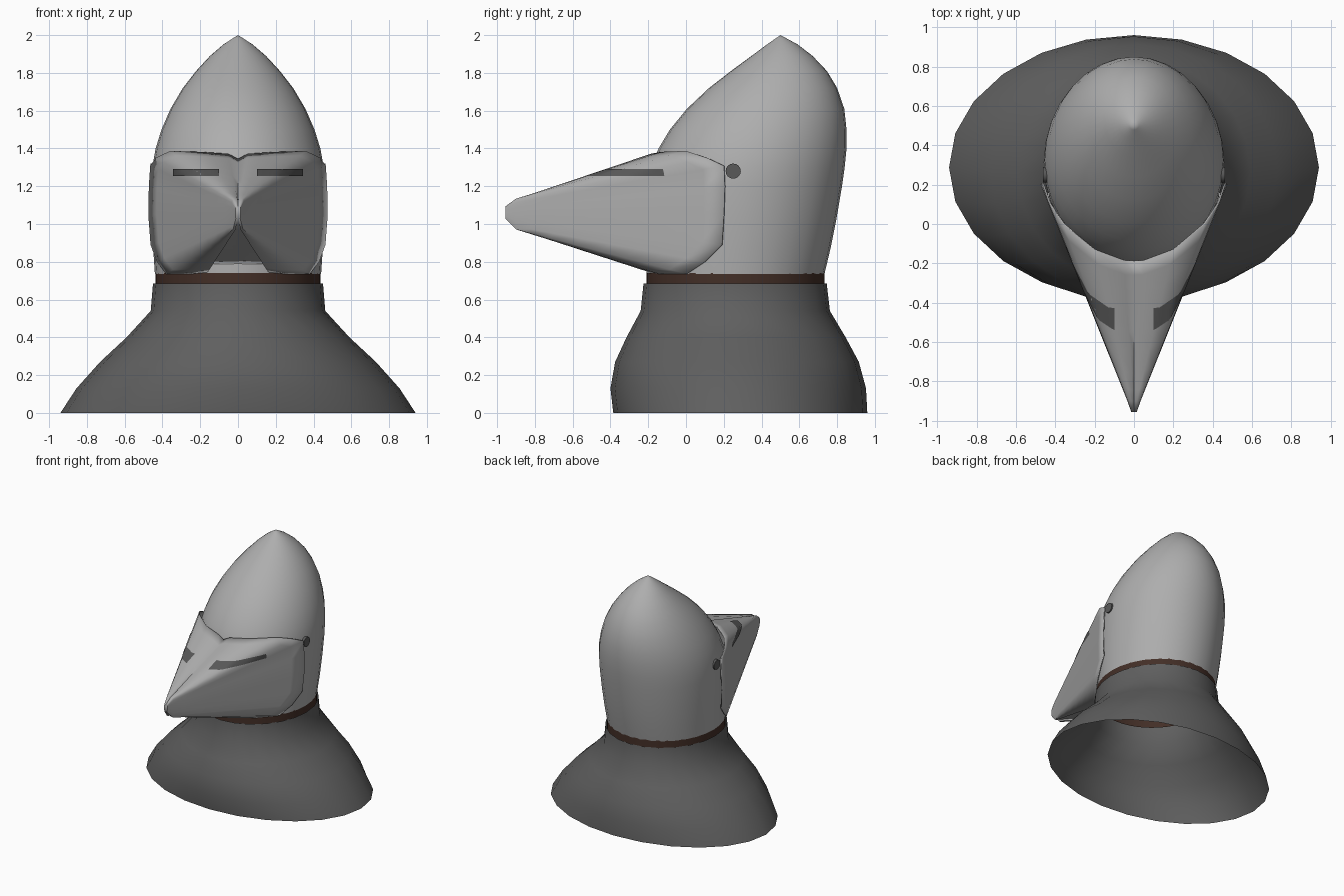
import bpy, bmesh, math
from mathutils import Vector, Matrix
from mathutils.bvhtree import BVHTree

if "Cube" in bpy.data.objects:
    bpy.data.objects.remove(bpy.data.objects["Cube"])


def material(name, color):
    m = bpy.data.materials.new(name)
    m.use_nodes = True
    m.diffuse_color = (*color, 1)
    m.node_tree.nodes["Principled BSDF"].inputs["Base Color"].default_value = (*color, 1)
    return m


steel = material("steel", (0.42, 0.42, 0.42))
mail = material("dark mail", (0.115, 0.115, 0.115))
shadow = material("slot grey", (0.1, 0.1, 0.1))
leather = material("brown leather", (0.056, 0.028, 0.02))


def finish(name, bm, mat, fix_normals=True, angle=50):
    if fix_normals:
        bmesh.ops.remove_doubles(bm, verts=bm.verts, dist=0.0005)
        bmesh.ops.recalc_face_normals(bm, faces=bm.faces)
    mesh = bpy.data.meshes.new(name)
    bm.to_mesh(mesh)
    bm.free()
    mesh.materials.append(mat)
    ob = bpy.data.objects.new(name, mesh)
    bpy.context.collection.objects.link(ob)
    bpy.ops.object.select_all(action='DESELECT')
    ob.select_set(True)
    bpy.context.view_layer.objects.active = ob
    bpy.ops.object.shade_smooth_by_angle(angle=math.radians(angle))
    return ob


def loft(rings, cap_end=False):
    """Skin a list of closed rings with quads."""
    bm = bmesh.new()
    rows = [[bm.verts.new(p) for p in ring] for ring in rings]
    n = len(rows[0])
    for a, b in zip(rows, rows[1:]):
        for i in range(n):
            j = (i + 1) % n
            bm.faces.new((a[i], a[j], b[j], b[i]))
    if cap_end:
        bm.faces.new(rows[-1])
    return bm


def ellipse(z, rx, front, back, n=24):
    cy, ry = (front + back) / 2, (back - front) / 2
    return [Vector((rx * math.sin(math.tau * i / n),
                    cy + ry * math.cos(math.tau * i / n), z)) for i in range(n)]


# Mail collar: open flared skirt (height, half width, front, back)
collar = [(0, .94, -.385, .96), (.13, .855, -.4, .953), (.27, .73, -.375, .915),
          (.4, .59, -.315, .845), (.54, .462, -.24, .762), (.685, .45, -.225, .745)]
finish("mail_collar", loft([ellipse(*r) for r in collar]), mail)

# Leather neck band
band = [(.66, .438, -.21, .733), (.74, .438, -.21, .733)]
finish("neck_band", loft([ellipse(*r, n=48) for r in band]), leather)

# Pointed helmet skull with its peak swept back
skull = [(.735, .44, -.208, .733), (.87, .449, -.208, .765), (1.03, .456, -.205, .797),
         (1.2, .459, -.2, .826), (1.3, .454, -.188, .84), (1.4, .436, -.145, .85),
         (1.5, .405, -.085, .85), (1.61, .357, .005, .838), (1.72, .292, .122, .8),
         (1.81, .222, .238, .746), (1.89, .148, .347, .67), (1.95, .078, .428, .592),
         (1.985, .025, .478, .528), (2, 0, .5, .5)]
finish("helmet_skull", loft([ellipse(*r, n=32) for r in skull]), steel, angle=80)

# Visor: rim outline (left half, top to bottom) drawn out into a long snout
half = [(0, -.188, 1.345), (.05, -.185, 1.372), (.2, -.13, 1.382), (.36, 0, 1.387),
        (.435, .11, 1.35), (.465, .2, 1.308), (.472, .205, 1.2), (.475, .2, 1.05),
        (.463, .19, .89), (.43, .1, .8), (.38, .005, .735), (.25, -.14, .735),
        (.16, -.195, .745), (.145, -.203, .787), (0, -.215, .79)]
rim = [Vector(p) for p in half]
rim += [Vector((-p.x, p.y, p.z)) for p in reversed(rim[1:-1])]
snout = [Vector((p.x * .07, -.9, 1.05 + (p.z - 1.05) * .25)) for p in rim]
tip = [Vector((p.x * .03, -.955, 1.06 + (p.z - 1.05) * .1)) for p in rim]
steps = (0, .1, .22, .36, .5, .65, .8, .92, 1)
rings = [[a.lerp(b, s) for a, b in zip(rim, snout)] for s in steps] + [tip]
visor_bm = loft(rings, cap_end=True)
bmesh.ops.recalc_face_normals(visor_bm, faces=visor_bm.faces)
surface = BVHTree.FromBMesh(visor_bm)
visor = finish("visor", visor_bm, steel, angle=60)
plate = visor.modifiers.new("plate", 'SOLIDIFY')
plate.thickness = .008
plate.offset = -1

# Eye slots: thin strips laid onto the visor surface
for name, x0, x1 in (("left_eye_slot", .1, .345), ("right_eye_slot", -.345, -.1)):
    bm = bmesh.new()
    cols, heights = 16, (1.253, 1.272, 1.29)
    grid = []
    for z in heights:
        row = []
        for i in range(cols + 1):
            x = x0 + (x1 - x0) * i / cols
            hit = surface.ray_cast(Vector((x, -2, z)), Vector((0, 1, 0)))
            point, normal = hit[0], hit[1]
            if point is None:
                point, normal = surface.find_nearest(Vector((x, -.2, z)))[:2]
            row.append(bm.verts.new(point + Vector((0, -.009, 0))))
        grid.append(row)
    for a, b in zip(grid, grid[1:]):
        for i in range(cols):
            bm.faces.new((a[i], a[i + 1], b[i + 1], b[i]))
    finish(name, bm, shadow, fix_normals=False)

# Visor pivots on the temples
for name, side in (("left_pivot", 1), ("right_pivot", -1)):
    bm = bmesh.new()
    place = Matrix.Translation((side * .448, .25, 1.28)) @ Matrix.Rotation(math.pi / 2, 4, 'Y')
    bmesh.ops.create_cone(bm, cap_ends=True, segments=16, radius1=.04, radius2=.04,
                          depth=.03, matrix=place)
    finish(name, bm, shadow, angle=30)
